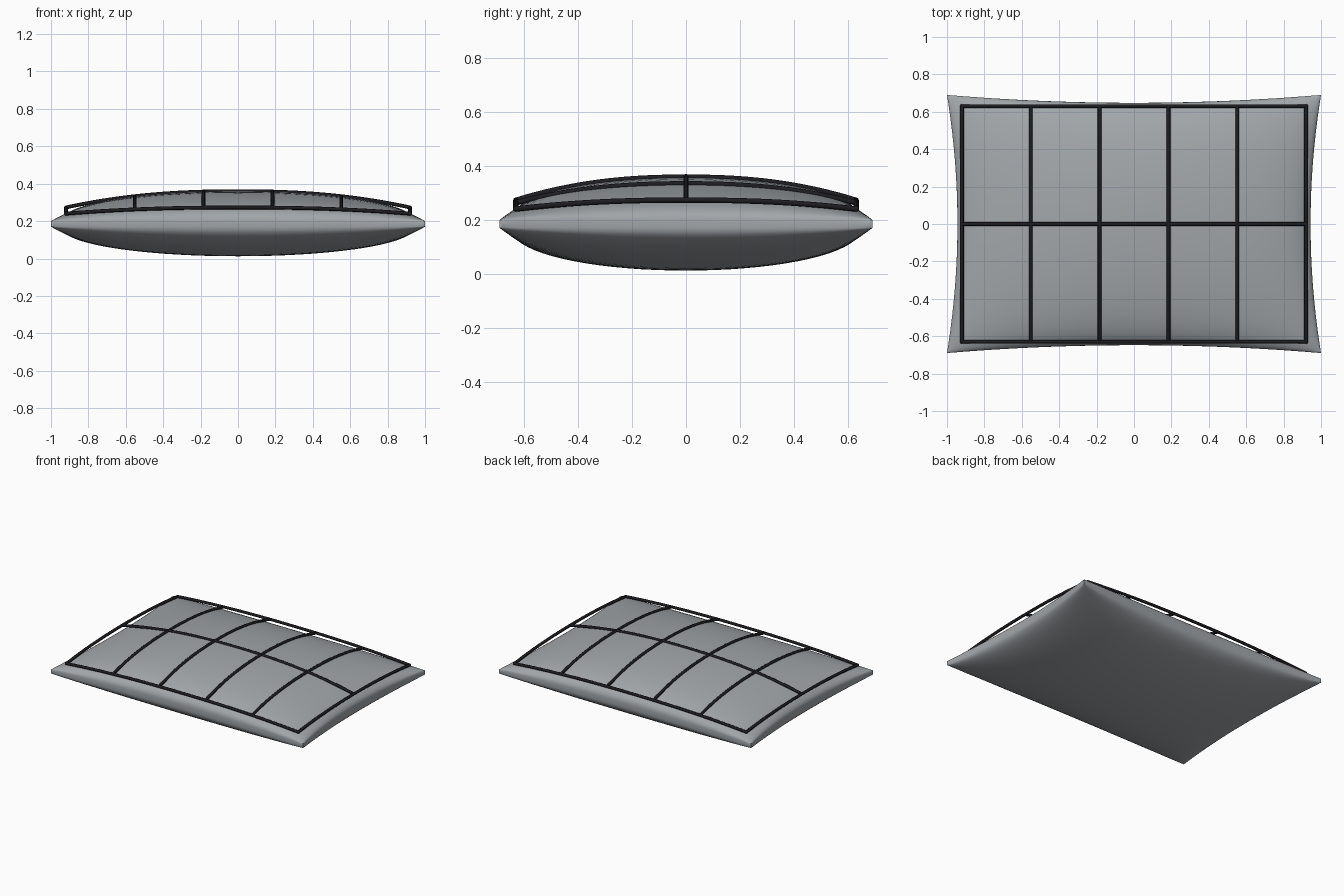
import bpy
import bmesh
from math import sin, pi, radians

if "Cube" in bpy.data.objects:
    bpy.data.objects.remove(bpy.data.objects["Cube"])


def material(name, rgb):
    m = bpy.data.materials.new(name)
    m.use_nodes = True
    m.diffuse_color = (*rgb, 1)
    m.node_tree.nodes["Principled BSDF"].inputs["Base Color"].default_value = (*rgb, 1)
    return m


grey = material("grey fabric", (0.36, 0.385, 0.405))
black = material("black cord", (0.012, 0.012, 0.015))

HALF_X, HALF_Y = 0.944, 0.648     # half size at the middle of each edge
SEAM_Z, SEAM_HALF = 0.185, 0.015  # edge band


def puff(bm, side):
    """One bulging face of the cushion; side is +1 (top) or -1 (bottom)."""
    verts = bmesh.ops.create_grid(bm, x_segments=44, y_segments=36, size=1)["verts"]
    for v in verts:
        # sine spacing packs rows near the seam
        a, b = sin(v.co.x * pi / 2), sin(v.co.y * pi / 2)
        bulge = max(0, (1 - a * a) * (1 - b * b)) ** 0.47
        v.co.x = a * (HALF_X + 0.056 * b * b)
        v.co.y = b * (HALF_Y + 0.042 * a * a)
        v.co.z = SEAM_Z + side * (SEAM_HALF + 0.158 * bulge)
    return verts


# Cushion: two puffed faces joined by a narrow edge band
bm = bmesh.new()
puff(bm, 1)
puff(bm, -1)
rim = [e for e in bm.edges if e.is_boundary]
bmesh.ops.bridge_loops(bm, edges=rim)
bmesh.ops.recalc_face_normals(bm, faces=bm.faces)
mesh = bpy.data.meshes.new("cushion")
bm.to_mesh(mesh)
bm.free()
mesh.materials.append(grey)
cushion = bpy.data.objects.new("cushion", mesh)
bpy.context.collection.objects.link(cushion)
bpy.context.view_layer.objects.active = cushion
cushion.select_set(True)
bpy.ops.object.shade_smooth_by_angle(angle=radians(40))
cushion.select_set(False)

# Arched cord net laid over the top
NET_X, NET_Y = 0.92, 0.63


def net_point(x, y):
    f = 1 - abs(x / NET_X) ** 2.3
    g = 1 - abs(y / NET_Y) ** 2.3
    return (x, y, 0.24 + 0.033 * (f + g) + 0.054 * f * g)


def line(start, end, steps=32):
    return [net_point(*(s + (e - s) * i / steps for s, e in zip(start, end)))
            for i in range(steps + 1)]


def cord(name, points, cyclic=False):
    c = bpy.data.curves.new(name, "CURVE")
    c.dimensions = "3D"
    c.bevel_depth = 0.01
    c.bevel_resolution = 2
    c.use_fill_caps = True
    s = c.splines.new("POLY")
    s.points.add(len(points) - 1)
    for p, co in zip(s.points, points):
        p.co = (*co, 1)
    s.use_cyclic_u = cyclic
    s.use_smooth = True
    c.materials.append(black)
    ob = bpy.data.objects.new(name, c)
    bpy.context.collection.objects.link(ob)


# Border sides with a ball at each corner
for s in (-1, 1):
    cord("net_border_long", line((-NET_X, s * NET_Y), (NET_X, s * NET_Y)))
    cord("net_border_short", line((s * NET_X, -NET_Y), (s * NET_X, NET_Y)))
    for t in (-1, 1):
        bpy.ops.mesh.primitive_uv_sphere_add(
            segments=12, ring_count=8, radius=0.0105,
            location=net_point(s * NET_X, t * NET_Y))
        knot = bpy.context.object
        knot.name = "net_corner"
        knot.data.materials.append(black)
        bpy.ops.object.shade_smooth()

# Inner cords
cord("net_long_cord", line((-NET_X, 0), (NET_X, 0)))
for i in range(1, 5):
    x = NET_X * (2 * i / 5 - 1)
    cord("net_cross_cord", line((x, -NET_Y), (x, NET_Y)))
